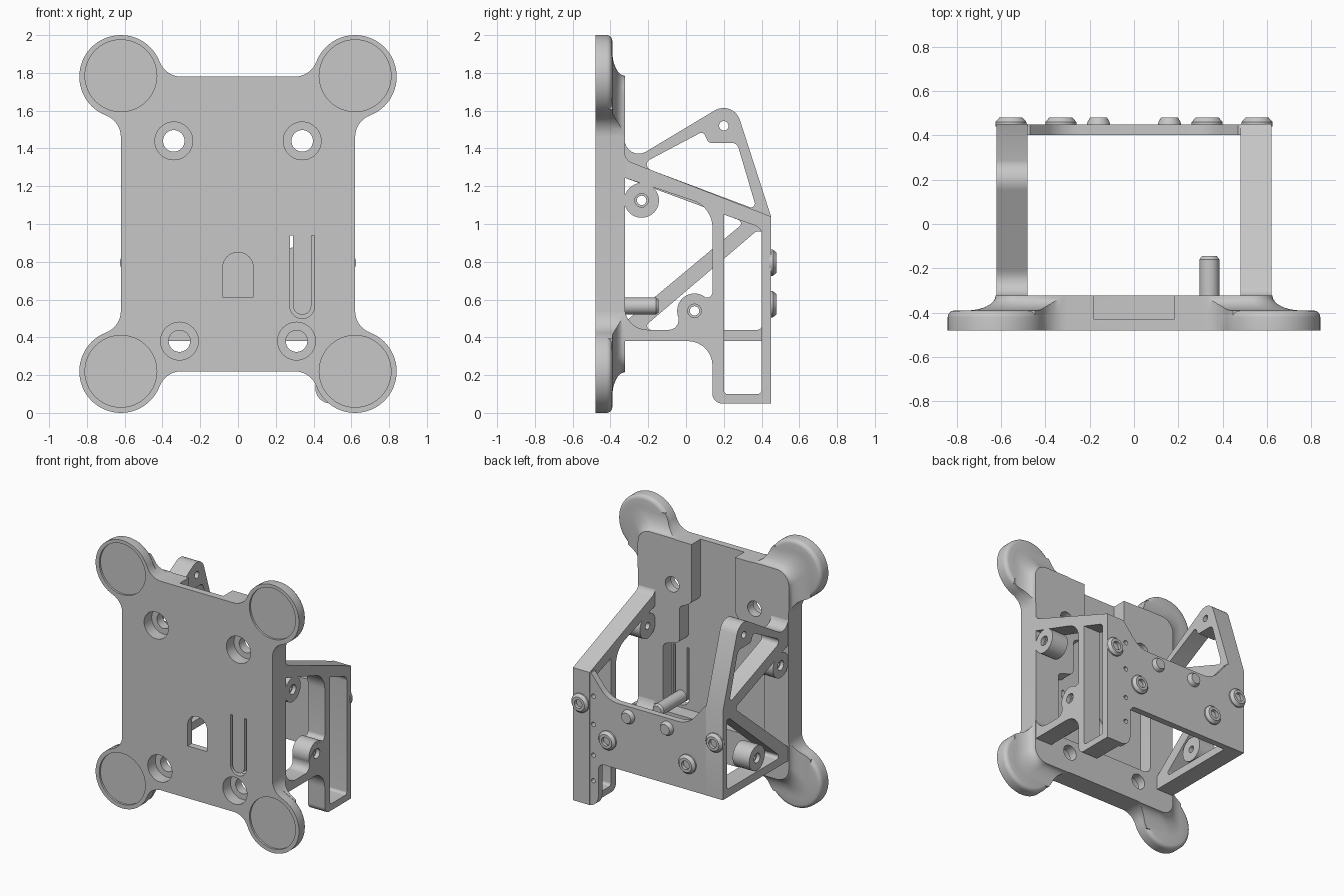
import bpy, bmesh
from math import sin, cos, pi, atan2
from mathutils import Vector

if "Cube" in bpy.data.objects:
    bpy.data.objects.remove(bpy.data.objects["Cube"])

COLOUR = (0.57, 0.57, 0.57, 1)
grey = bpy.data.materials.new("plain_grey")
grey.use_nodes = True
grey.diffuse_color = COLOUR
grey.node_tree.nodes["Principled BSDF"].inputs["Base Color"].default_value = COLOUR


def rounded(corners, steps=8):
    """Polygon from (u, v, radius) corners, with arcs where a radius is given."""
    out = []
    for i, (u, v, r) in enumerate(corners):
        p = Vector((u, v, 0))
        if not r:
            out.append((u, v))
            continue
        a = (Vector((*corners[i - 1][:2], 0)) - p).normalized()
        b = (Vector((*corners[(i + 1) % len(corners)][:2], 0)) - p).normalized()
        half = a.angle(b) / 2
        centre = p + (a + b).normalized() * (r / sin(half))
        reach = r * cos(half) / sin(half)
        s = (p + a * reach - centre).normalized()
        e = (p + b * reach - centre).normalized()
        for k in range(steps + 1):
            q = centre + s.slerp(e, k / steps) * r
            out.append((q.x, q.y))
    return out


def circle(u, v, r, n=40):
    return [(u + r * cos(2 * pi * k / n), v + r * sin(2 * pi * k / n)) for k in range(n)]


def loft(name, layers, axis="y"):
    """Solid through (polygon, depth) layers stacked along the y or x axis."""
    bm = bmesh.new()
    rings = []
    for poly, d in layers:
        rings.append([bm.verts.new((u, d, v) if axis == "y" else (d, u, v)) for u, v in poly])
    bm.faces.new(rings[0])
    bm.faces.new(rings[-1])
    n = len(rings[0])
    for lo, hi in zip(rings, rings[1:]):
        for i in range(n):
            bm.faces.new((lo[i], lo[(i + 1) % n], hi[(i + 1) % n], hi[i]))
    bmesh.ops.recalc_face_normals(bm, faces=bm.faces)
    mesh = bpy.data.meshes.new(name)
    bm.to_mesh(mesh)
    bm.free()
    mesh.materials.append(grey)
    obj = bpy.data.objects.new(name, mesh)
    bpy.context.scene.collection.objects.link(obj)
    return obj


def prism(name, poly, lo, hi, axis="y"):
    return loft(name, [(poly, lo), (poly, hi)], axis)


def combine(obj, tool, operation="DIFFERENCE"):
    mod = obj.modifiers.new("combine", "BOOLEAN")
    mod.operation, mod.object, mod.solver = operation, tool, "EXACT"
    bpy.context.view_layer.objects.active = obj
    bpy.ops.object.modifier_apply(modifier=mod.name)
    bpy.data.objects.remove(tool)


def cut(obj, poly, lo, hi, axis="y"):
    combine(obj, prism("cutter", poly, lo, hi, axis))


# Plate outline: rectangle with a round foot blended into every corner
W, H, R, F, L = 0.62, 0.78, 0.22, 0.123, 0.32
tilt = atan2(F, L)
sweep = pi / 2 - tilt
quarter = [(F + F * cos(pi - sweep * k / 8), -L + F * sin(pi - sweep * k / 8)) for k in range(8)]
blend = [(v, u) for u, v in reversed(quarter)]
for k in range(41):
    a = -sweep + (pi - tilt + sweep) * k / 40
    quarter.append((R * cos(a), R * sin(a)))
quarter += blend
outline = []
for sx, sz in ((1, 1), (-1, 1), (-1, -1), (1, -1)):
    arc = [(sx * (W + u), 1 + sz * (H + v)) for u, v in quarter]
    outline += arc if sx * sz > 0 else arc[::-1]

plate = prism("plate", outline, -0.48, -0.39)
bm = bmesh.new()
bm.from_mesh(plate.data)
rim = []
for e in bm.edges:
    m = (e.verts[0].co + e.verts[1].co) / 2
    if m.y > -0.40 and (abs(m.x) > W + 0.03 or abs(m.z - 1) > H + 0.03):
        rim.append(e)
bmesh.ops.bevel(bm, geom=rim, offset=0.03, segments=4, profile=0.5, affect="EDGES")
bm.to_mesh(plate.data)
bm.free()

# Raised back of the plate, flaring down onto the feet
layers = []
for k in range(-1, 9):
    a = max(k, 0) / 8 * pi / 2
    g = 0.004 + 0.13 * (1 - sin(a))
    w, h = W + g, H + g
    corners = [(w, 1 + h, 0.1), (-w, 1 + h, 0.1), (-w, 1 - h, 0.1), (w, 1 - h, 0.1)]
    layers.append((rounded(corners), -0.41 if k < 0 else -0.39 + 0.068 * (1 - cos(a))))
raised = loft("raised_back", layers)
combine(raised, prism("cutter", outline, -0.5, -0.2), "INTERSECT")
combine(plate, raised, "UNION")

# Recess in the back, screw holes, foot pads, arch and spring-tongue slot
cut(plate, rounded([(0.18, 1.95, 0), (0.18, 1.34, 0.05), (0.28, 1.29, 0.04), (0.28, 1.02, 0.04),
                    (0.415, 0.98, 0.04), (0.415, 0.48, 0.06), (-0.42, 0.48, 0.06),
                    (-0.42, 1.3, 0.06), (-0.18, 1.32, 0.08), (-0.18, 1.95, 0)]), -0.43, -0.2)
for side in (1, -1):
    for x, z in ((0.34, 1.44), (0.31, 0.38)):
        cut(plate, circle(side * x, z, 0.1), -0.6, -0.39)
        cut(plate, circle(side * x, z, 0.057), -0.6, -0.2)
    for z in (0.22, 1.785):
        cut(plate, circle(side * 0.62, z, 0.19, 64), -0.6, -0.465)
cut(plate, rounded([(-0.08, 0.61, 0), (0.08, 0.61, 0), (0.08, 0.85, 0.079), (-0.08, 0.85, 0.079)]),
    -0.6, -0.4)
cut(plate, rounded([(0.275, 0.94, 0), (0.275, 0.5, 0.064), (0.405, 0.5, 0.064), (0.405, 0.94, 0),
                    (0.388, 0.94, 0), (0.388, 0.52, 0.046), (0.292, 0.52, 0.046), (0.292, 0.94, 0)]),
    -0.6, -0.4)

# Release pin on the tongue
loft("release_pin", [(circle(0.34, 0.565, r), y) for r, y in
                     ((0.045, -0.44), (0.045, -0.16), (0.034, -0.145))])

# Side arms: frames with windows, plus screw bosses
bosses = ((-0.235, 1.125), (0.045, 0.54))


def arm(name, lo, hi, shape, windows, holes):
    obj = prism(name, rounded(shape), lo, hi, "x")
    for window in windows:
        cut(obj, rounded(window), lo - 0.1, hi + 0.1, "x")
    for y, z in bosses:
        combine(obj, prism("boss", circle(y, z, 0.092), lo + 0.001, hi - 0.001, "x"), "UNION")
    for y, z in holes:
        cut(obj, circle(y, z, 0.025, 20), lo - 0.1, hi + 0.1, "x")
    for y, z in bosses:
        cut(obj, circle(y, z, 0.036, 20), hi - 0.03 if hi > 0 else lo - 0.1,
            hi + 0.1 if hi > 0 else lo + 0.03, "x")


arm("left_arm", 0.48, 0.619,
    [(-0.40, 0.38, 0), (0.14, 0.38, 0.13), (0.14, 0.05, 0.05), (0.45, 0.05, 0), (0.45, 1.04, 0),
     (-0.325, 1.34, 0.06), (-0.325, 1.5, 0), (-0.40, 1.5, 0)],
    [[(0.2, 0.1, 0.02), (0.4, 0.1, 0.02), (0.4, 0.98, 0.05), (0.2, 1.05, 0)],
     [(-0.325, 1.245, 0), (0.14, 1.09, 0.15), (0.14, 0.61, 0.03), (0.05, 0.61, 0),
      (-0.04, 0.53, 0), (-0.04, 0.44, 0.05), (-0.325, 0.44, 0.12)]], bosses)
arm("right_arm", -0.619, -0.48,
    [(-0.40, 0.38, 0), (0.45, 0.38, 0), (0.45, 1.04, 0), (0.25, 1.66, 0.09),
     (-0.325, 1.315, 0.075), (-0.325, 1.6, 0), (-0.40, 1.6, 0)],
    [[(-0.25, 1.31, 0.03), (0.09, 1.49, 0.02), (0.12, 1.43, 0.02), (0.27, 1.43, 0.04),
      (0.375, 1.075, 0.02)],
     [(-0.325, 1.245, 0), (0.31, 1.01, 0.02), (-0.325, 0.48, 0)],
     [(-0.24, 0.44, 0.02), (0.37, 0.96, 0.02), (0.4, 0.96, 0.008), (0.4, 0.44, 0.02)]],
    bosses + ((0.2, 1.52),))

# Rear bridge joining the arms, with a flange down the long leg
bridge = prism("rear_bridge", rounded(
    [(-0.6, 0.38, 0), (0.41, 0.38, 0.05), (0.41, 0.05, 0.08), (0.6, 0.05, 0), (0.6, 1.04, 0),
     (0.47, 1.04, 0), (0.33, 0.87, 0.18), (-0.33, 0.87, 0.18), (-0.47, 1.04, 0), (-0.6, 1.04, 0)]),
    0.401, 0.449)
for z in (0.87, 0.66, 0.43, 0.24):
    cut(bridge, circle(0.45, z, 0.017, 16), 0.3, 0.6)

# Studs on the rear face
for side, label in ((1, "left"), (-1, "right")):
    for x, z in ((0.555, 0.795), (0.33, 0.575)):
        stud = loft(label + "_ring_stud", [(circle(side * x, z, r), y) for r, y in
                                           ((0.07, 0.44), (0.07, 0.46), (0.052, 0.48))])
        cut(stud, circle(side * x, z, 0.032, 24), 0.455, 0.6)
    loft(label + "_plain_stud", [(circle(side * 0.16, 0.795, r), y) for r, y in
                                 ((0.053, 0.44), (0.05, 0.46), (0.038, 0.48))])

# Smooth the curves, keep edges crisp
for obj in bpy.context.scene.objects:
    if obj.type == "MESH":
        bpy.ops.object.select_all(action="DESELECT")
        obj.select_set(True)
        bpy.context.view_layer.objects.active = obj
        bpy.ops.object.shade_smooth_by_angle()
